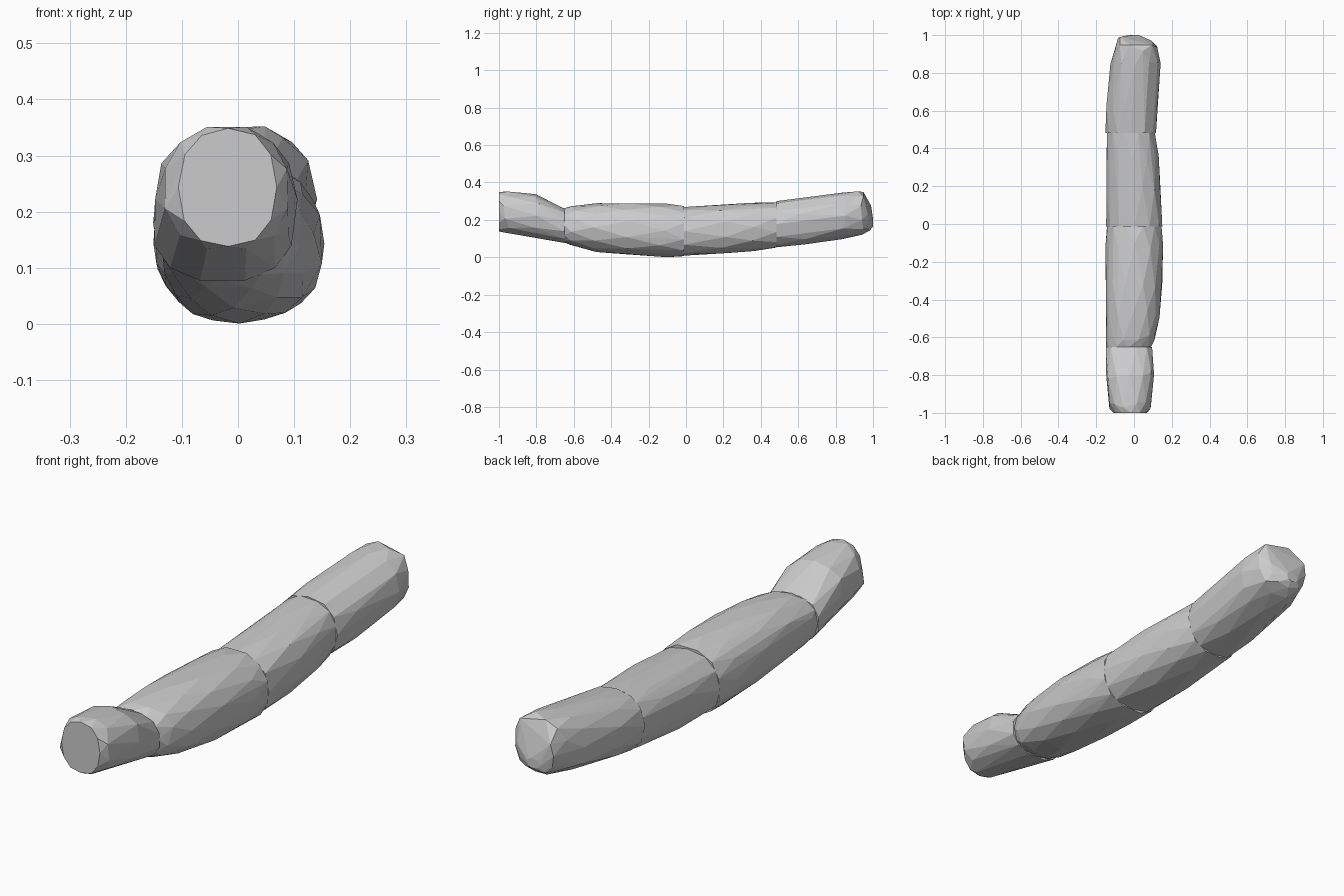
import bpy, bmesh, math, random

random.seed(4)
SIDES = 12


def spow(v, p):
    return math.copysign(abs(v) ** p, v)


def segment(name, sections):
    """Faceted convex chunk through rounded sections (y, x0, x1, z0, z1)."""
    bm = bmesh.new()
    last = len(sections) - 1
    for i, (y, x0, x1, z0, z1) in enumerate(sections):
        cx, cz = (x0 + x1) / 2, (z0 + z1) / 2
        rx, rz = (x1 - x0) / 2, (z1 - z0) / 2
        for k in range(SIDES):
            a = 2 * math.pi * (k + 0.5 * (i % 2)) / SIDES
            r = random.uniform(0.98, 1.02)
            dy = 0 if i in (0, last) else random.uniform(-0.02, 0.02)
            bm.verts.new((cx + rx * r * spow(math.cos(a), 0.86), y + dy,
                          cz + rz * r * spow(math.sin(a), 0.86)))
    res = bmesh.ops.convex_hull(bm, input=bm.verts)
    # drop points that fell inside the hull
    bmesh.ops.delete(bm, geom=[v for v in bm.verts if not v.link_faces], context='VERTS')
    bmesh.ops.dissolve_limit(bm, angle_limit=math.radians(4),
                             verts=bm.verts, edges=bm.edges)
    bmesh.ops.recalc_face_normals(bm, faces=bm.faces)
    mesh = bpy.data.meshes.new(name)
    bm.to_mesh(mesh)
    bm.free()
    obj = bpy.data.objects.new(name, mesh)
    bpy.context.collection.objects.link(obj)
    return obj


# Upturned front tip with a blunt end
segment("front_tip", [
    (-1.00, -0.105, 0.070, 0.137, 0.350),
    (-0.96, -0.132, 0.092, 0.130, 0.353),
    (-0.80, -0.150, 0.104, 0.107, 0.337),
    (-0.65, -0.155, 0.100, 0.075, 0.262),
])

# Long front body
segment("front_body", [
    (-0.65, -0.146, 0.092, 0.078, 0.262),
    (-0.60, -0.148, 0.115, 0.062, 0.276),
    (-0.48, -0.150, 0.134, 0.030, 0.291),
    (-0.32, -0.150, 0.152, 0.013, 0.290),
    (-0.12, -0.148, 0.153, 0.002, 0.284),
    (-0.012, -0.145, 0.148, 0.003, 0.276),
])

# Rear body
segment("rear_body", [
    (-0.012, -0.145, 0.150, 0.008, 0.271),
    (0.20, -0.146, 0.144, 0.018, 0.283),
    (0.35, -0.146, 0.131, 0.032, 0.291),
    (0.483, -0.145, 0.113, 0.050, 0.296),
])

# Rounded back tip
segment("back_tip", [
    (0.483, -0.150, 0.115, 0.053, 0.302),
    (0.62, -0.147, 0.124, 0.066, 0.319),
    (0.84, -0.126, 0.140, 0.098, 0.347),
    (0.93, -0.103, 0.126, 0.119, 0.355),
    (0.97, -0.085, 0.090, 0.142, 0.315),
    (1.00, -0.030, 0.025, 0.162, 0.205),
])
